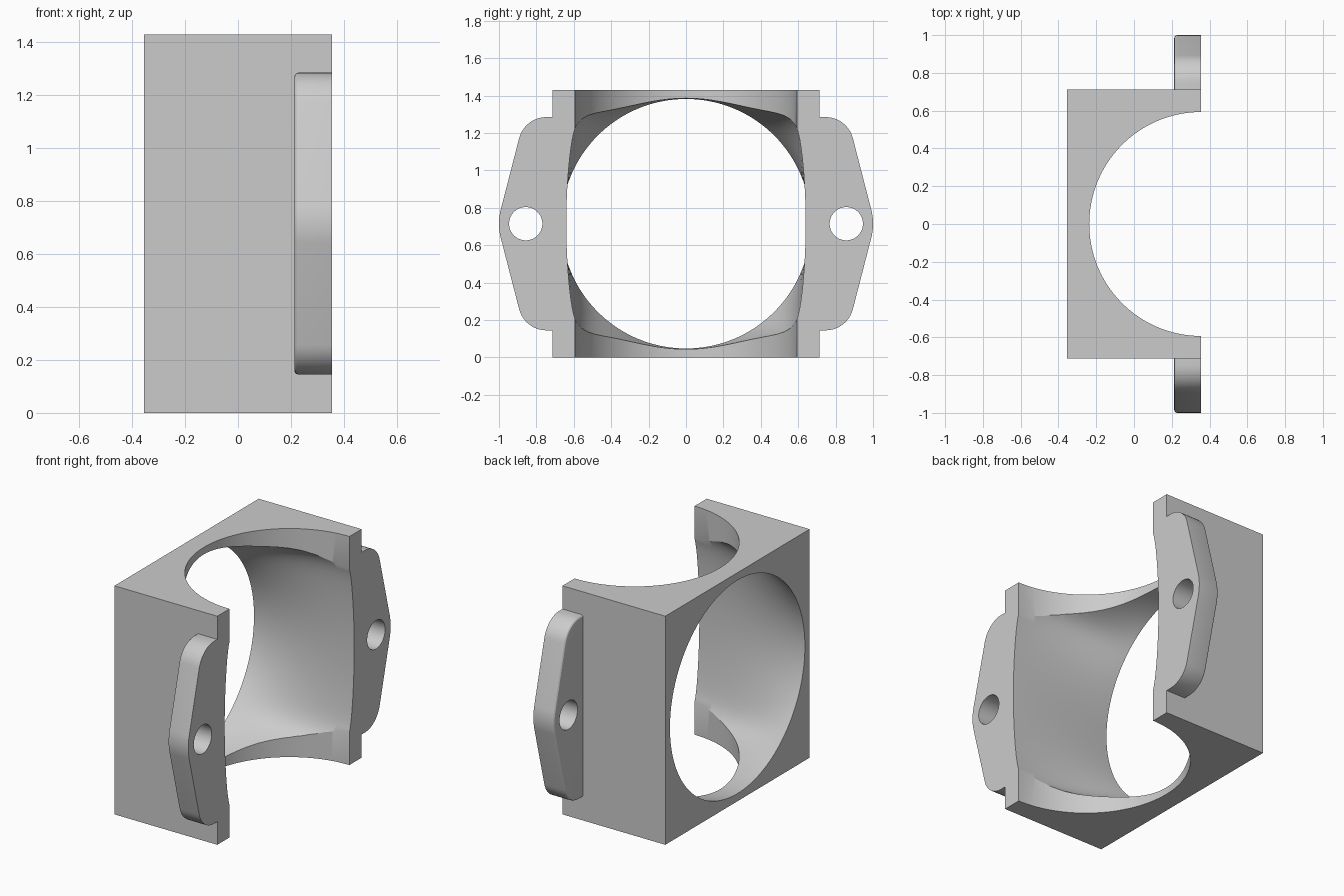
import bpy, bmesh, math
from mathutils import Vector, Matrix

if "Cube" in bpy.data.objects:
    bpy.data.objects.remove(bpy.data.objects["Cube"], do_unlink=True)

HX, HY, H = 0.356, 0.713, 1.43      # half depth, half width, height
MID = H / 2

grey = bpy.data.materials.new("plain grey")
grey.use_nodes = True
colour = (0.6, 0.6, 0.6, 1)
grey.diffuse_color = colour
grey.node_tree.nodes["Principled BSDF"].inputs["Base Color"].default_value = colour


def make_object(name, bm):
    bmesh.ops.recalc_face_normals(bm, faces=bm.faces)
    mesh = bpy.data.meshes.new(name)
    bm.to_mesh(mesh)
    bm.free()
    mesh.materials.append(grey)
    obj = bpy.data.objects.new(name, mesh)
    bpy.context.collection.objects.link(obj)
    return obj


def cylinder(name, radius, depth, matrix, sides):
    bm = bmesh.new()
    bmesh.ops.create_cone(bm, cap_ends=True, segments=sides, radius1=radius,
                          radius2=radius, depth=depth, matrix=matrix)
    return make_object(name, bm)


def combine(target, other, operation):
    mod = target.modifiers.new(other.name, 'BOOLEAN')
    mod.operation, mod.solver, mod.object = operation, 'EXACT', other
    bpy.context.view_layer.objects.active = target
    bpy.ops.object.modifier_apply(modifier=mod.name)
    bpy.data.objects.remove(other, do_unlink=True)


def fillet(a, corner, b, radius, steps=10):
    """Points of a round between the lines corner-a and corner-b."""
    u, v = (a - corner).normalized(), (b - corner).normalized()
    half = u.angle(v) / 2
    start = corner + u * radius / math.tan(half)
    end = corner + v * radius / math.tan(half)
    centre = corner + (u + v).normalized() * radius / math.sin(half)
    first, last = (start - centre).normalized(), (end - centre).normalized()
    return [centre + radius * first.slerp(last, i / steps) for i in range(steps + 1)]


def ear(name, side):
    # Pointed flange outline in the y-z plane, rounded at its corners
    outline = [Vector((0, y, z)) for y, z in
               ((0.68, 0.145), (0.863, 0.145), (1.01, MID), (0.863, H - 0.145), (0.68, H - 0.145))]
    points = [outline[0]]
    for i, radius in ((1, 0.15), (2, 0.3), (3, 0.15)):
        points += fillet(outline[i - 1], outline[i], outline[i + 1], radius)
    points.append(outline[4])
    bm = bmesh.new()
    back = bm.faces.new([bm.verts.new((0.213, side * p.y, p.z)) for p in points])
    rim = [e for e in back.edges if any(abs(v.co.y) > 0.69 for v in e.verts)]
    solid = bmesh.ops.extrude_face_region(bm, geom=[back], use_keep_orig=True)
    bmesh.ops.translate(bm, vec=(HX - 0.213, 0, 0),
                        verts=[g for g in solid["geom"] if isinstance(g, bmesh.types.BMVert)])
    # Softened rear rim
    bmesh.ops.bevel(bm, geom=rim, offset=0.015, segments=3, profile=0.5, affect='EDGES')
    return make_object(name, bm)


def bowed_side(limit, bow, along, across):
    """Distance from the centre to a side that bows outward in its middle."""
    return 2 * limit / (along + math.sqrt(along ** 2 + 4 * bow * limit * across ** 2))


def flared_bore():
    # Loft from a round rear opening to a bowed square front section
    n, rings, power = 128, 24, 14
    bm = bmesh.new()
    loops = []
    for i in range(-1, rings + 2):
        t = min(max(i / rings, 0), 1)
        f = 1 - (1 - t) ** 2
        x = -HX + 2 * HX * i / rings
        loop = []
        for k in range(n):
            a = math.tau * k / n
            c, s = math.cos(a), math.sin(a)
            side = bowed_side(0.64, 0.145, abs(c), abs(s))
            top = bowed_side(0.68, 0.22, abs(s), abs(c))
            square = (side ** -power + top ** -power) ** (-1 / power)
            r = 0.667 + (square - 0.667) * f
            loop.append(bm.verts.new((x, r * c, MID + r * s)))
        loops.append(loop)
    for p, q in zip(loops, loops[1:]):
        for k in range(n):
            bm.faces.new((p[k], p[k - 1], q[k - 1], q[k]))
    bm.faces.new(loops[0])
    bm.faces.new(loops[-1])
    return make_object("bore_cutter", bm)


# Main block
bm = bmesh.new()
bmesh.ops.create_cube(bm, size=1)
bmesh.ops.scale(bm, vec=(2 * HX, 2 * HY, H), verts=bm.verts)
bmesh.ops.translate(bm, vec=(0, 0, MID), verts=bm.verts)
body = make_object("clamp_half", bm)

# Mounting ears with bolt holes
for side, label in ((1, "left"), (-1, "right")):
    combine(body, ear(label + "_ear", side), 'UNION')
    place = Matrix.Translation((HX - 0.07, side * 0.857, MID)) @ Matrix.Rotation(math.pi / 2, 4, 'Y')
    combine(body, cylinder("bolt_cutter", 0.089, 0.4, place, 48), 'DIFFERENCE')

# Upright half-round channel and flared cross bore
combine(body, cylinder("channel_cutter", 0.593, 2, Matrix.Translation((HX, 0, MID)), 128), 'DIFFERENCE')
combine(body, flared_bore(), 'DIFFERENCE')

bpy.ops.object.select_all(action='DESELECT')
body.select_set(True)
bpy.context.view_layer.objects.active = body
bpy.ops.object.shade_smooth_by_angle(angle=math.radians(25))
